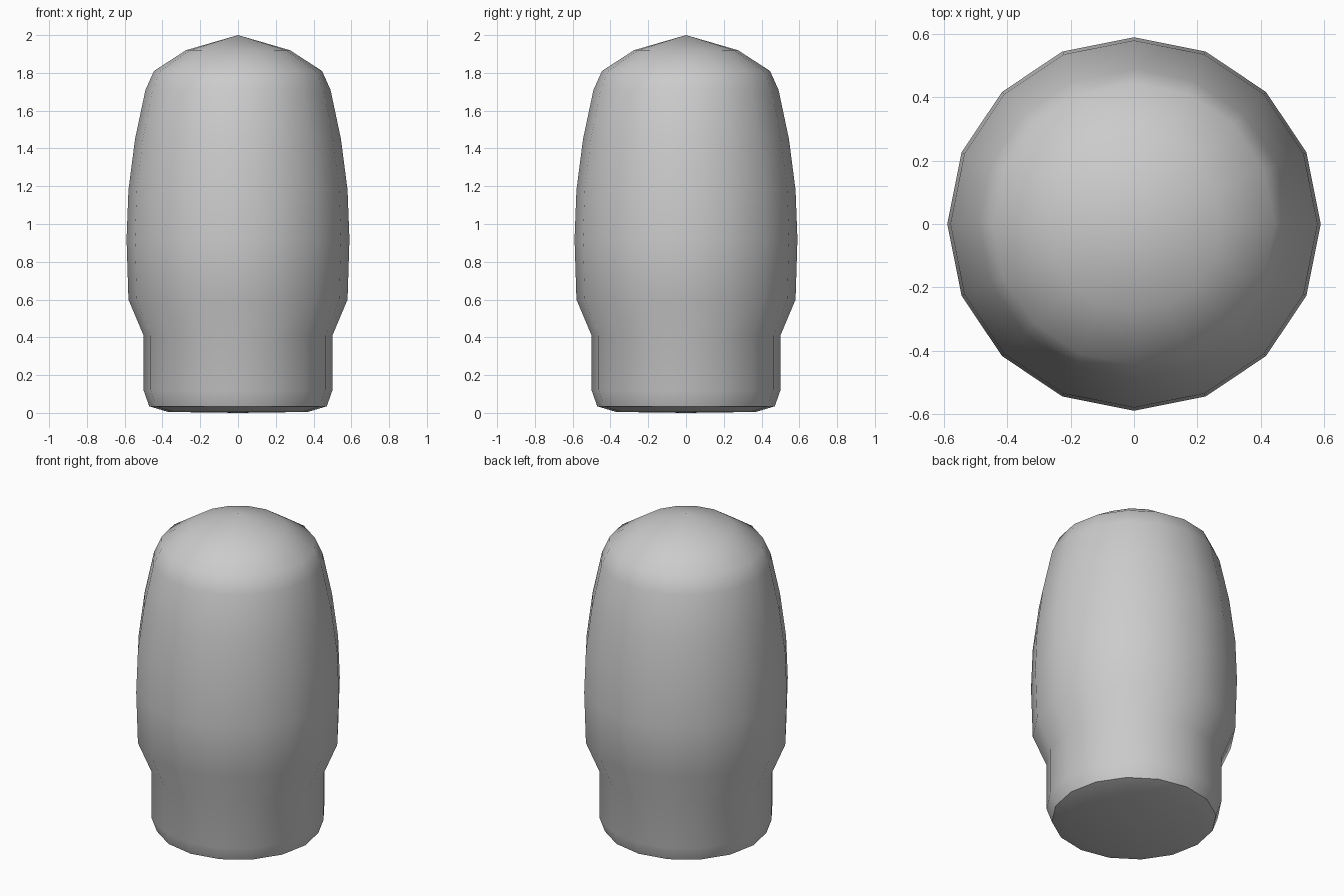
import bpy, bmesh, math

cube = bpy.data.objects.get("Cube")
if cube:
    bpy.data.objects.remove(cube, do_unlink=True)

# Plain grey material
grey = bpy.data.materials.new("light_grey")
grey.use_nodes = True
colour = (0.6, 0.6, 0.6, 1)
grey.diffuse_color = colour
grey.node_tree.nodes["Principled BSDF"].inputs["Base Color"].default_value = colour

# Half outline as (radius, height): base, neck, bulging body, pointed cap
SIDES = 16
profile = [(0, 0), (0.37, 0.005), (0.47, 0.035), (0.5, 0.12), (0.5, 0.41),
           (0.58, 0.6), (0.59, 0.92), (0.58, 1.18), (0.545, 1.45),
           (0.49, 1.71), (0.445, 1.81), (0.275, 1.92), (0, 2)]

# Turn the outline around the z axis
bm = bmesh.new()
verts = [bm.verts.new((r, 0, z)) for r, z in profile]
edges = [bm.edges.new(pair) for pair in zip(verts, verts[1:])]
bmesh.ops.spin(bm, geom=verts + edges, cent=(0, 0, 0), axis=(0, 0, 1),
               angle=math.tau, steps=SIDES, use_duplicate=False)
bmesh.ops.remove_doubles(bm, verts=bm.verts, dist=0.001)
bmesh.ops.recalc_face_normals(bm, faces=bm.faces)
mesh = bpy.data.meshes.new("rounded_body")
bm.to_mesh(mesh)
bm.free()
mesh.materials.append(grey)

body = bpy.data.objects.new("rounded_body", mesh)
bpy.context.collection.objects.link(body)

# Smooth sides with a crisp rim under the base
bpy.ops.object.select_all(action='DESELECT')
body.select_set(True)
bpy.context.view_layer.objects.active = body
bpy.ops.object.shade_smooth_by_angle(angle=math.radians(42))
